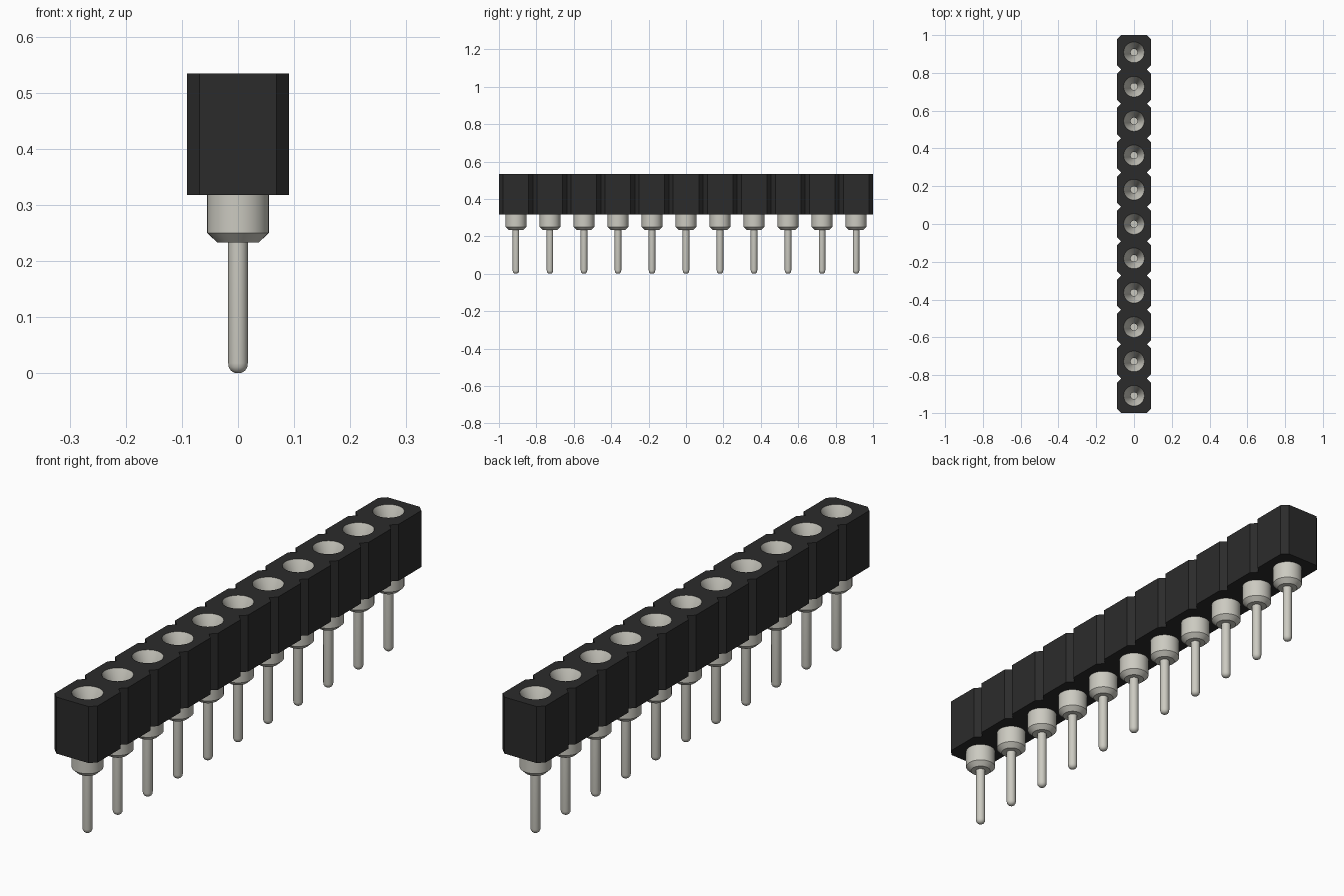
import bpy, bmesh, math

cube = bpy.data.objects.get("Cube")
if cube:
    bpy.data.objects.remove(cube, do_unlink=True)

COUNT = 11
PITCH = 2 / COUNT
HALF = PITCH / 2
CHAMFER = PITCH / 8
BOTTOM, TOP = 0.318, 0.534
SOCKET_R = 0.055
SEGMENTS = 32
centres = [-1 + HALF + i * PITCH for i in range(COUNT)]


def material(name, colour):
    m = bpy.data.materials.new(name)
    m.use_nodes = True
    m.diffuse_color = colour
    bsdf = next(n for n in m.node_tree.nodes if n.type == 'BSDF_PRINCIPLED')
    bsdf.inputs["Base Color"].default_value = colour
    bsdf.inputs["Roughness"].default_value = 0.6
    return m


black = material("black plastic", (0.024, 0.024, 0.024, 1))
metal = material("pale grey metal", (0.60, 0.59, 0.53, 1))


def add_loop(curve, points):
    spline = curve.splines.new('POLY')
    spline.points.add(len(points) - 1)
    for p, (x, y) in zip(spline.points, points):
        p.co = (x, y, 0, 1)
    spline.use_cyclic_u = True


# Housing: row of chamfered cells with round through-holes
curve = bpy.data.curves.new("housing_profile", 'CURVE')
curve.dimensions = '2D'
curve.fill_mode = 'BOTH'
curve.extrude = (TOP - BOTTOM) / 2
side = [(HALF - CHAMFER, -1)]
for y in centres:
    side += [(HALF, y - HALF + CHAMFER), (HALF, y + HALF - CHAMFER),
             (HALF - CHAMFER, y + HALF)]
add_loop(curve, side + [(-x, y) for x, y in reversed(side)])
for y in centres:
    angles = [2 * math.pi * k / SEGMENTS for k in range(SEGMENTS)]
    add_loop(curve, [(SOCKET_R * math.cos(a), y + SOCKET_R * math.sin(a))
                     for a in angles])
source = bpy.data.objects.new("housing_source", curve)
bpy.context.collection.objects.link(source)
bpy.context.view_layer.update()
mesh = bpy.data.meshes.new_from_object(
    source.evaluated_get(bpy.context.evaluated_depsgraph_get()))
bpy.data.objects.remove(source, do_unlink=True)
bm = bmesh.new()
bm.from_mesh(mesh)
bmesh.ops.remove_doubles(bm, verts=bm.verts, dist=0.0001)
bmesh.ops.recalc_face_normals(bm, faces=bm.faces)
for f in bm.faces:
    f.smooth = False
    f.material_index = 0
bm.to_mesh(mesh)
bm.free()
mesh.materials.clear()
mesh.materials.append(black)
housing = bpy.data.objects.new("housing", mesh)
housing.location.z = (TOP + BOTTOM) / 2
bpy.context.collection.objects.link(housing)

# Contact: rounded pin, chamfered collar and funnel-shaped socket
profile = [(0, 0), (0.007, 0.001), (0.013, 0.005), (0.0165, 0.011),
           (0.0175, 0.018), (0.0175, 0.233), (0.037, 0.233),
           (SOCKET_R, 0.25), (SOCKET_R, TOP),
           (0.018, 0.45), (0.018, 0.36), (0, 0.36)]
bm = bmesh.new()
verts = [bm.verts.new((r, 0, z)) for r, z in profile]
edges = [bm.edges.new(pair) for pair in zip(verts, verts[1:])]
bmesh.ops.spin(bm, geom=verts + edges, cent=(0, 0, 0), axis=(0, 0, 1),
               angle=2 * math.pi, steps=SEGMENTS)
bmesh.ops.remove_doubles(bm, verts=bm.verts, dist=0.0001)
bmesh.ops.recalc_face_normals(bm, faces=bm.faces)
pin_mesh = bpy.data.meshes.new("contact_pin")
bm.to_mesh(pin_mesh)
bm.free()
pin_mesh.materials.append(metal)

for i, y in enumerate(centres):
    pin = bpy.data.objects.new(f"contact_pin_{i + 1}", pin_mesh)
    pin.location.y = y
    bpy.context.collection.objects.link(pin)

# Smooth the shared contact mesh, keeping its edges crisp
bpy.ops.object.select_all(action='DESELECT')
pin.select_set(True)
bpy.context.view_layer.objects.active = pin
bpy.ops.object.shade_smooth_by_angle(angle=math.radians(35))
